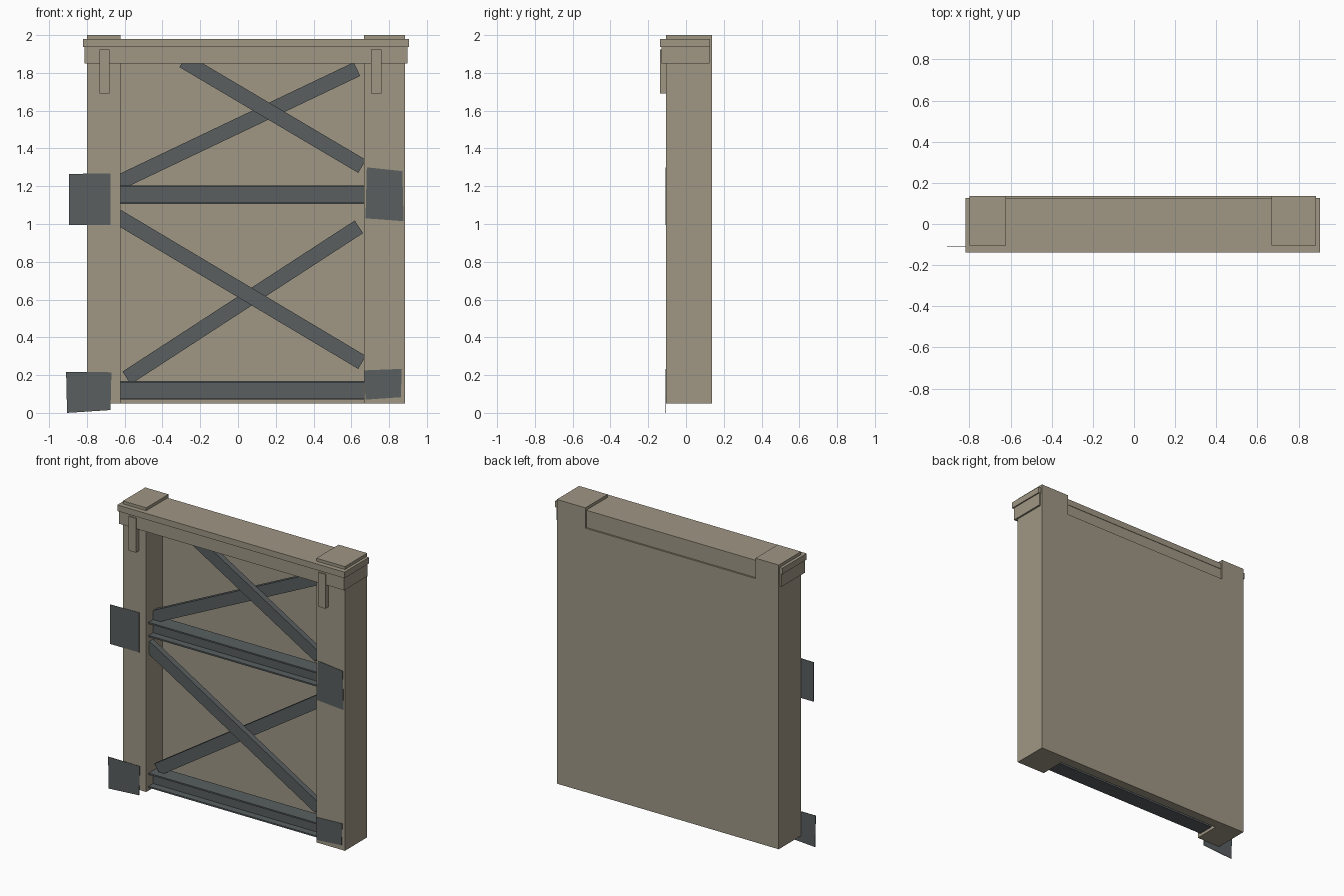
import bpy
import bmesh
from math import atan2
from mathutils import Vector, Matrix

default = bpy.data.objects.get("Cube")
if default:
    bpy.data.objects.remove(default)


def material(name, rgb):
    mat = bpy.data.materials.new(name)
    mat.use_nodes = True
    color = (*rgb, 1)
    mat.diffuse_color = color
    mat.node_tree.nodes["Principled BSDF"].inputs["Base Color"].default_value = color
    return mat


STONE = material("tan_concrete", (0.35, 0.31, 0.235))
STEEL = material("blue_grey_steel", (0.1, 0.113, 0.118))


def finish(name, bm, mat):
    bmesh.ops.recalc_face_normals(bm, faces=bm.faces)
    mesh = bpy.data.meshes.new(name)
    bm.to_mesh(mesh)
    bm.free()
    mesh.materials.append(mat)
    obj = bpy.data.objects.new(name, mesh)
    bpy.context.collection.objects.link(obj)
    return obj


def box(name, xs, ys, zs, mat=STONE):
    lo, hi = (Vector(p) for p in zip(xs, ys, zs))
    bm = bmesh.new()
    place = Matrix.Translation((lo + hi) / 2) @ Matrix.Diagonal((*(hi - lo), 1))
    bmesh.ops.create_cube(bm, size=1, matrix=place)
    return finish(name, bm, mat)


def prism(name, points, direction, mat):
    """Extrude a closed outline along a direction."""
    bm = bmesh.new()
    face = bm.faces.new([bm.verts.new(p) for p in points])
    made = bmesh.ops.extrude_face_region(bm, geom=[face])["geom"]
    moved = [v for v in made if isinstance(v, bmesh.types.BMVert)]
    bmesh.ops.translate(bm, verts=moved, vec=direction)
    return finish(name, bm, mat)


def brace(name, start, end, ys, width=0.08):
    """Flat bar between two points of the x-z plane."""
    a, b = Vector(start), Vector(end)
    mid = (a + b) / 2
    bm = bmesh.new()
    place = (Matrix.Translation((mid.x, sum(ys) / 2, mid.y))
             @ Matrix.Rotation(-atan2(b.y - a.y, b.x - a.x), 4, 'Y')
             @ Matrix.Diagonal(((b - a).length, ys[1] - ys[0], width, 1)))
    bmesh.ops.create_cube(bm, size=1, matrix=place)
    return finish(name, bm, STEEL)


def rail(name, z0, z1, y0=-0.08, y1=0.03, flange=0.01, web=0.012):
    """I-beam spanning between the posts."""
    yc = (y0 + y1) / 2
    a, b = yc - web / 2, yc + web / 2
    lo, hi = z0 + flange, z1 - flange
    outline = [(y0, z0), (y1, z0), (y1, lo), (b, lo), (b, hi), (y1, hi),
               (y1, z1), (y0, z1), (y0, hi), (a, hi), (a, lo), (y0, lo)]
    x0, x1 = INNER
    return prism(name, [(x0, y, z) for y, z in outline], (x1 - x0, 0, 0), STEEL)


INNER = (-0.623, 0.668)
DEPTH = (-0.105, 0.137)

# Posts and back wall
box("right_post", (-0.80, INNER[0]), DEPTH, (0.05, 2.0))
box("left_post", (INNER[1], 0.885), DEPTH, (0.05, 2.0))
box("back_wall", INNER, (0.07, 0.136), (0.05, 1.86))

# Lintel with a wider coping and two hanging tabs
box("lintel", (-0.813, 0.897), (-0.13, 0.124), (1.85, 1.94))
box("lintel_coping", (-0.82, 0.905), (-0.138, 0.127), (1.938, 1.98))
for name, x in (("right_tab", -0.706), ("left_tab", 0.732)):
    box(name, (x - 0.027, x + 0.027), (-0.138, -0.1), (1.69, 1.925))

# Horizontal rails
rail("lower_rail", 0.07, 0.17)
rail("middle_rail", 1.105, 1.205)

# Crossed braces, falling bars in front of rising bars
FRONT, REAR = (-0.075, -0.035), (-0.03, 0.01)
brace("lower_falling_brace", (-0.64, 1.04), (0.657, 0.267), FRONT)
brace("lower_rising_brace", (-0.59, 0.185), (0.64, 0.985), REAR)
brace("upper_falling_brace", (-0.29, 1.865), (0.657, 1.305), FRONT)
brace("upper_rising_brace", (-0.63, 1.22), (0.63, 1.82), REAR)

# Slightly crooked plates fixed to the post fronts
PLATES = {
    "upper_right_plate": [(-0.895, 1.265), (-0.675, 1.268), (-0.675, 0.995), (-0.895, 0.995)],
    "upper_left_plate": [(0.682, 1.30), (0.87, 1.28), (0.877, 1.015), (0.675, 1.03)],
    "lower_right_plate": [(-0.91, 0.217), (-0.67, 0.215), (-0.675, 0.015), (-0.905, 0)],
    "lower_left_plate": [(0.668, 0.225), (0.867, 0.233), (0.862, 0.083), (0.675, 0.07)],
}
for name, corners in PLATES.items():
    prism(name, [(x, -0.109, z) for x, z in corners], (0, 0.003, 0), STEEL)
